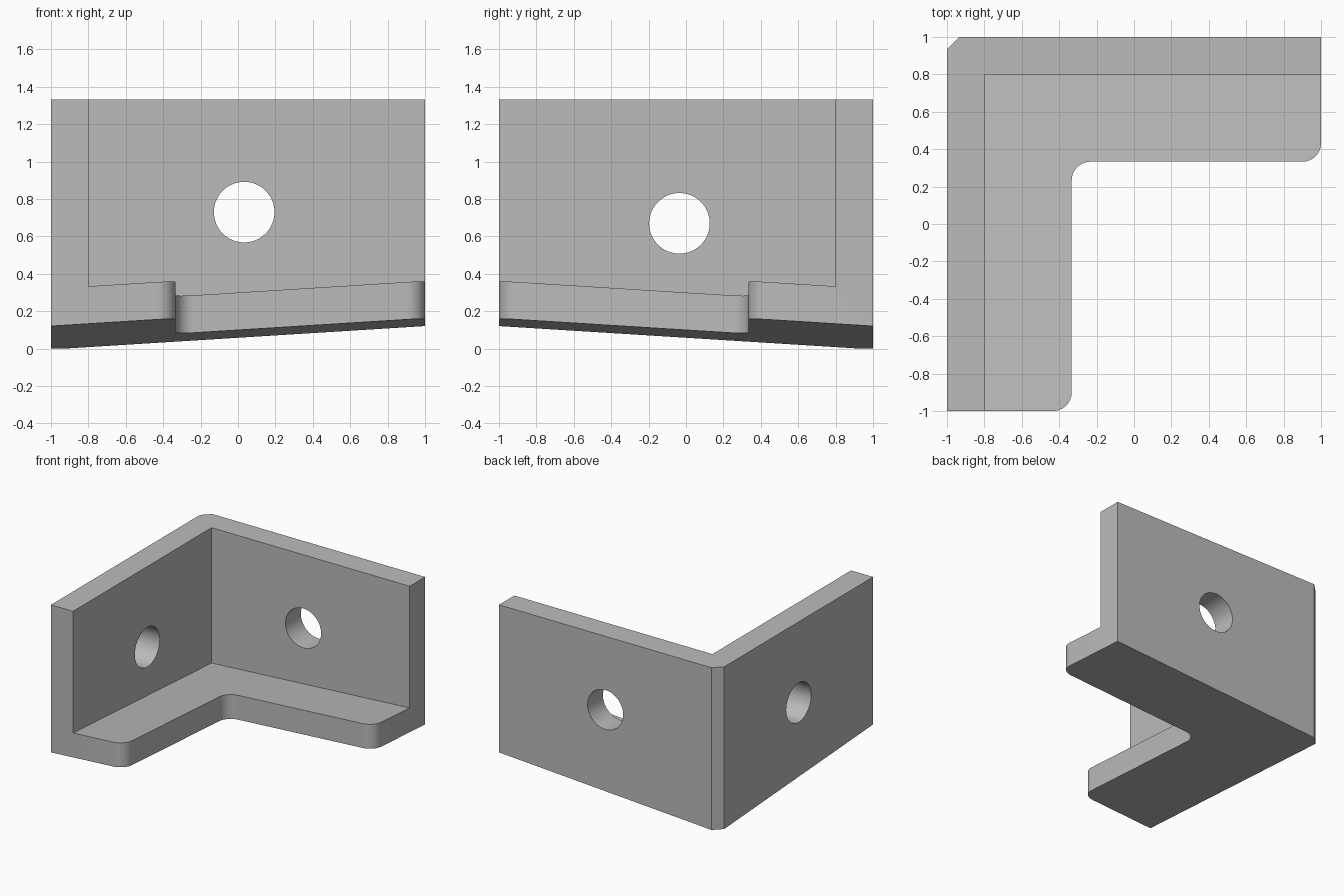
import bpy
import bmesh
import math
from mathutils import Matrix, Vector

if "Cube" in bpy.data.objects:
    bpy.data.objects.remove(bpy.data.objects["Cube"], do_unlink=True)

TOP = 1.333      # flat upper rim
THICK = 0.2      # wall and shelf thickness
SLOPE = 0.0625   # underside rises away from the outer corner
IN = 0.333       # inner edge of the shelf
R = 0.1          # shelf corner radius
CH = 0.067       # outer corner chamfer


def underside(x, y):
    return SLOPE * (x + 1 + 1 - y - CH)


def arc(cx, cy, start, end, steps=12):
    angles = [math.radians(start + (end - start) * i / steps) for i in range(steps + 1)]
    return [(cx + R * math.cos(a), cy + R * math.sin(a)) for a in angles]


def prism(name, outline, lift, top):
    """Extrude an outline from the sloping plane up to a flat top."""
    bm = bmesh.new()
    low = [bm.verts.new((x, y, underside(x, y) + lift)) for x, y in outline]
    high = [bm.verts.new((x, y, top)) for x, y in outline]
    bm.faces.new(low[::-1])
    bm.faces.new(high)
    for i in range(len(low)):
        j = (i + 1) % len(low)
        bm.faces.new((low[i], low[j], high[j], high[i]))
    bmesh.ops.recalc_face_normals(bm, faces=bm.faces)
    return finish(name, bm)


def finish(name, bm):
    mesh = bpy.data.meshes.new(name)
    bm.to_mesh(mesh)
    bm.free()
    obj = bpy.data.objects.new(name, mesh)
    bpy.context.collection.objects.link(obj)
    return obj


def hole(name, location, axis):
    bm = bmesh.new()
    turn = Vector((0, 0, 1)).rotation_difference(Vector(axis)).to_matrix().to_4x4()
    bmesh.ops.create_cone(bm, cap_ends=True, segments=64, radius1=0.162, radius2=0.162,
                          depth=0.6, matrix=Matrix.Translation(location) @ turn)
    return finish(name, bm)


# L-shaped body with rounded shelf corners and a chamfered outer corner
outline = [(-1, -1)]
outline += arc(-IN - R, -1 + R, -90, 0)
outline += arc(-IN + R, IN - R, 180, 90)
outline += arc(1 - R, IN + R, -90, 0)
outline += [(1, 1), (-1 + CH, 1), (-1, 1 - CH)]
bracket = prism("corner_bracket", outline, 0, TOP)

# Space above the shelf, and one bolt hole through each wall
wall = 1 - THICK
cutters = [
    prism("shelf_cutter", [(-wall, -2), (2, -2), (2, wall), (-wall, wall)], THICK, 2),
    hole("back_hole_cutter", (0.033, 0.9, 0.73), (0, 1, 0)),
    hole("right_hole_cutter", (-0.9, -0.035, 0.67), (1, 0, 0)),
]
bpy.ops.object.select_all(action="DESELECT")
bpy.context.view_layer.objects.active = bracket
bracket.select_set(True)
for cutter in cutters:
    cutter.hide_render = True
    mod = bracket.modifiers.new(cutter.name, "BOOLEAN")
    mod.operation = "DIFFERENCE"
    mod.solver = "EXACT"
    mod.object = cutter
    bpy.ops.object.modifier_apply(modifier=mod.name)
    bpy.data.objects.remove(cutter, do_unlink=True)

# Plain grey finish
grey = bpy.data.materials.new("plain_grey")
grey.use_nodes = True
colour = (0.5, 0.5, 0.5, 1)
grey.diffuse_color = colour
grey.node_tree.nodes["Principled BSDF"].inputs["Base Color"].default_value = colour
bracket.data.materials.clear()
bracket.data.materials.append(grey)
for face in bracket.data.polygons:
    face.material_index = 0

bpy.ops.object.shade_smooth_by_angle(angle=math.radians(30))
